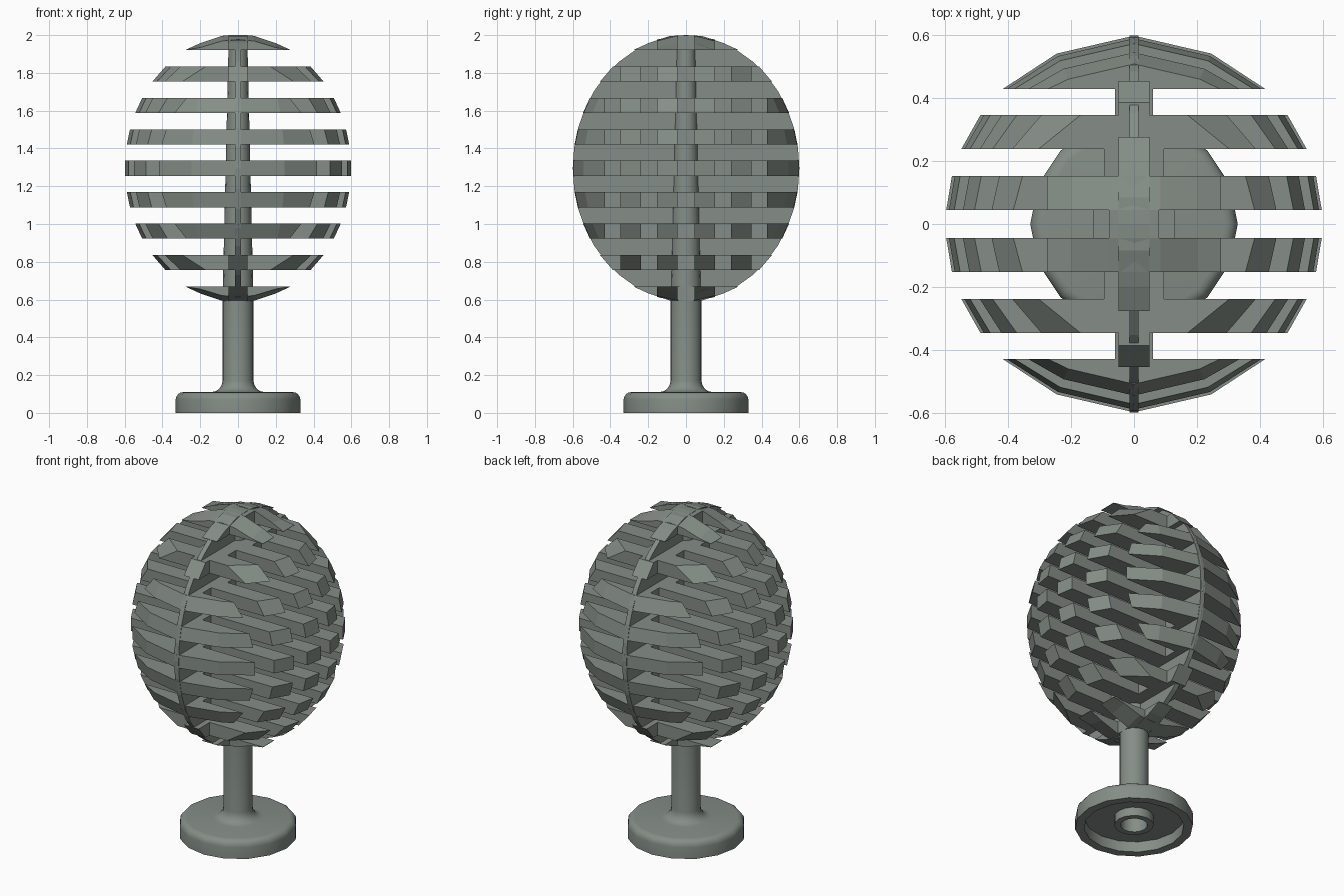
import bpy, bmesh, math

cube = bpy.data.objects.get("Cube")
if cube:
    bpy.data.objects.remove(cube)

MID, RXY, RZ = 1.295, 0.6, 0.705   # crown ellipsoid
STEP, THICK = 0.1665, 0.08         # slat levels
BANDS = [(0.045, 0.153), (0.238, 0.347), (0.43, 0.6)]
ALL_BANDS = [(-b, -a) for a, b in reversed(BANDS)] + BANDS

mat = bpy.data.materials.new("grey_green")
mat.use_nodes = True
color = (0.235, 0.27, 0.242, 1)
mat.diffuse_color = color
mat.node_tree.nodes["Principled BSDF"].inputs["Base Color"].default_value = color


def finish(name, bm):
    bmesh.ops.recalc_face_normals(bm, faces=bm.faces)
    mesh = bpy.data.meshes.new(name)
    bm.to_mesh(mesh)
    bm.free()
    mesh.materials.append(mat)
    obj = bpy.data.objects.new(name, mesh)
    bpy.context.collection.objects.link(obj)
    return obj


def radius(z):
    return RXY * math.sqrt(max(0, 1 - ((z - MID) / RZ) ** 2))


def loft(bm, lower, upper):
    """Close the space between two matching loops of points."""
    a = [bm.verts.new(p) for p in lower]
    b = [bm.verts.new(p) for p in upper]
    bm.faces.new(a[::-1])
    bm.faces.new(b)
    for i in range(len(a)):
        j = (i + 1) % len(a)
        bm.faces.new((a[i], a[j], b[j], b[i]))


# Comb-shaped outline of one slat level: long fingers along x, joined by a spine along y
def comb(z, full):
    r = radius(z)
    edge = lambda y: math.sqrt(max(0.0001, r * r - y * y))
    half = [(0.13, 0)]
    for (y0, y1), web in zip(BANDS[:2], (0.095, 0.06 if full else 0.05)):
        half += [(0.13 if y0 < 0.1 else 0.095, y0), (edge(y0), y0), (edge(y1), y1), (web, y1)]
    if full:
        y = BANDS[2][0]
        half += [(0.06, y), (edge(y), y), (0.41 * r, 0.905 * r), (0, r)]
    else:
        half += [(0.05, r), (0, r)]
    right = [(x, -y) for x, y in half[:0:-1]] + half[1:]
    left = [(-x, y) for x, y in right[-2:0:-1]]
    return [(x, y, z) for x, y in right + left]


for level in range(-3, 4):
    bm = bmesh.new()
    z = MID + level * STEP
    full = abs(level) < 3
    loft(bm, comb(z - THICK / 2, full), comb(z + THICK / 2, full))
    finish(f"slat_level_{level + 4}", bm)


# Domed end levels, where the crown closes
def dome(r):
    if r < 0.085:
        return 2.0
    if r < 0.2:
        return 2 - 0.04 * (r - 0.085) / 0.115
    return max(1.922, 1.96 - 0.04 * (r - 0.2) / 0.08)


def dome_strip(bm, xs, ys, flip):
    place = lambda x, y, z: (x, y, 2 * MID - z if flip else z)
    top = [[bm.verts.new(place(x, y, dome(math.hypot(x, y)))) for y in ys] for x in xs]
    low = [[bm.verts.new(place(x, y, 1.92)) for y in ys] for x in xs]
    for i in range(len(xs) - 1):
        for j in range(len(ys) - 1):
            for g in (top, low):
                bm.faces.new((g[i][j], g[i + 1][j], g[i + 1][j + 1], g[i][j + 1]))
    rim = lambda g: ([row[0] for row in g] + g[-1][1:]
                     + [row[-1] for row in g[-2::-1]] + g[0][-2:0:-1])
    t, l = rim(top), rim(low)
    for i in range(len(t)):
        j = (i + 1) % len(t)
        bm.faces.new((t[i], t[j], l[j], l[i]))


stations = [-0.277, -0.2, -0.085, 0, 0.085, 0.2, 0.277]
for name, flip in (("crown_top", False), ("crown_bottom", True)):
    bm = bmesh.new()
    a, b = BANDS[0]
    dome_strip(bm, stations, [a, b], flip)
    dome_strip(bm, stations, [-b, -a], flip)
    dome_strip(bm, [-0.05, 0.05], stations, flip)
    dome_strip(bm, [-0.08, 0.08], [-a, a], flip)
    finish(name, bm)

# Thin upright fin that carries all levels
bm = bmesh.new()
oval = []
for i in range(40):
    t = 2 * math.pi * i / 40
    oval.append((RXY * math.cos(t), MID + (RZ - 0.006) * math.sin(t)))
loft(bm, [(-0.015, y, z) for y, z in oval], [(0.015, y, z) for y, z in oval])
finish("centre_fin", bm)

# Turned trunk and round foot, hollow underneath
profile = [(0, 0.1), (0.075, 0.1), (0.075, 0.012), (0.11, 0.012), (0.11, 0.065),
           (0.28, 0.065), (0.28, 0), (0.33, 0), (0.33, 0.07)]
for i in range(1, 5):
    t = math.pi / 8 * i
    profile.append((0.29 + 0.04 * math.cos(t), 0.07 + 0.04 * math.sin(t)))
for i in range(5):
    t = math.pi / 8 * i
    profile.append((0.142 - 0.06 * math.sin(t), 0.17 - 0.06 * math.cos(t)))
profile += [(0.082, 0.6), (0.05, 1.95), (0, 1.95)]
bm = bmesh.new()
verts = [bm.verts.new((r, 0, z)) for r, z in profile]
edges = [bm.edges.new(pair) for pair in zip(verts, verts[1:])]
bmesh.ops.spin(bm, geom=verts + edges, cent=(0, 0, 0), axis=(0, 0, 1),
               angle=2 * math.pi, steps=16)
bmesh.ops.remove_doubles(bm, verts=bm.verts, dist=0.0005)
trunk = finish("trunk_and_foot", bm)
bpy.ops.object.select_all(action='DESELECT')
trunk.select_set(True)
bpy.context.view_layer.objects.active = trunk
bpy.ops.object.shade_smooth_by_angle(angle=math.radians(35))
